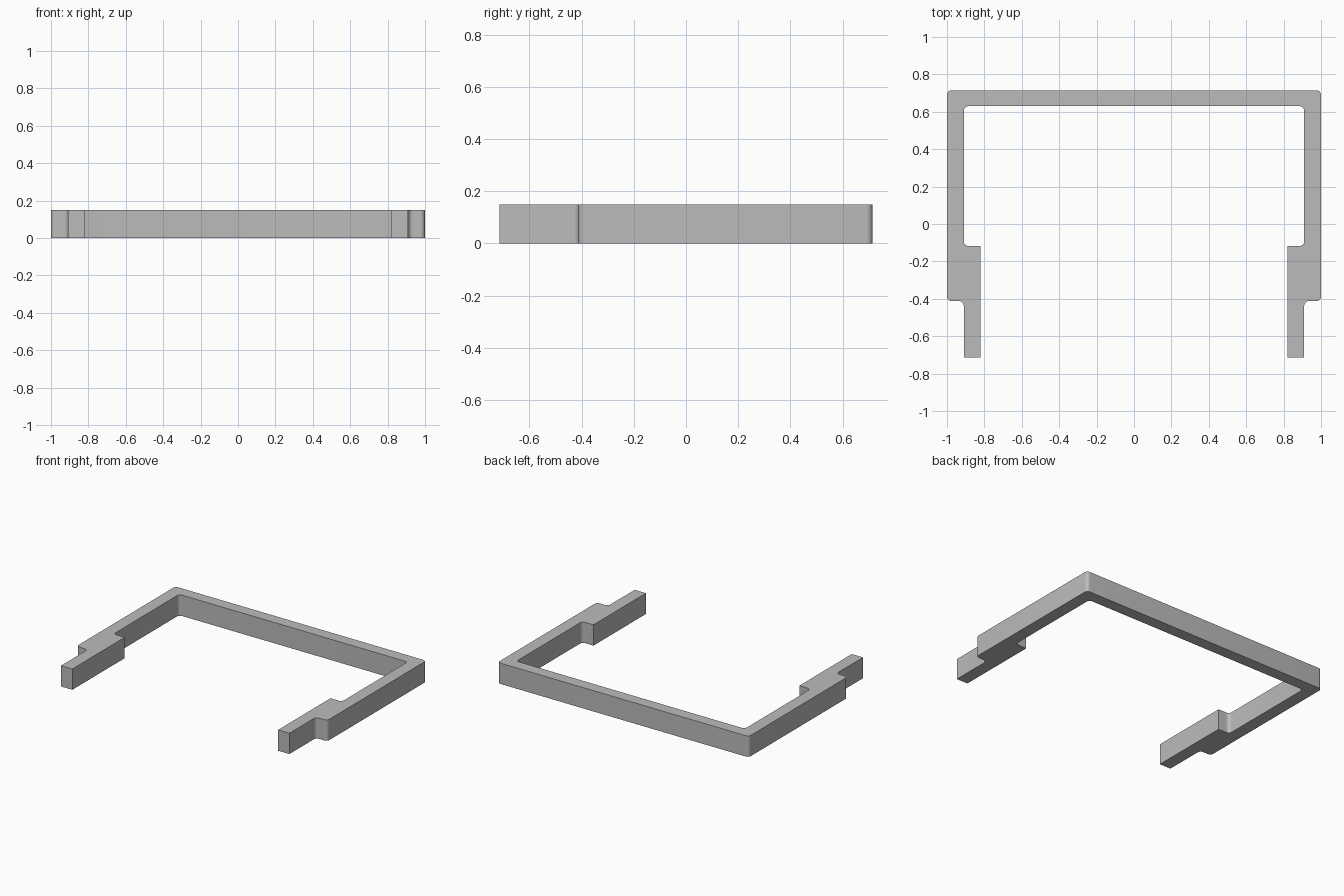
import bpy
import bmesh
from math import pi, sin, cos, radians
from mathutils import Vector

cube = bpy.data.objects.get("Cube")
if cube:
    bpy.data.objects.remove(cube, do_unlink=True)

HEIGHT = 0.15
FILLET = 0.025
STEPS = 8

# Left half of the outline: x, y, whether the corner is rounded
HALF = [
    (0, 0.715, False),
    (1, 0.715, True),
    (1, -0.412, True),
    (0.91, -0.412, True),
    (0.91, -0.715, False),
    (0.82, -0.715, False),
    (0.82, -0.118, False),
    (0.91, -0.118, True),
    (0.91, 0.63, True),
    (0, 0.63, False),
]


def rounded(corners):
    """Replace each marked corner with a quarter arc."""
    result = []
    for i, (x, y, is_round) in enumerate(corners):
        p = Vector((x, y))
        if not is_round:
            result.append(p)
            continue
        to_prev = (Vector(corners[i - 1][:2]) - p).normalized()
        to_next = (Vector(corners[i + 1][:2]) - p).normalized()
        centre = p + FILLET * (to_prev + to_next)
        for s in range(STEPS + 1):
            t = s / STEPS * pi / 2
            result.append(centre - FILLET * (to_next * cos(t) + to_prev * sin(t)))
    return result


# Full outline: the half plus its mirror image
half = rounded(HALF)
outline = half + [Vector((-p.x, p.y)) for p in reversed(half[1:-1])]
# The centre points lie on straight edges, so the inner one can stay once

# Extrude the outline into the frame
bm = bmesh.new()
base = bm.faces.new([bm.verts.new((p.x, p.y, 0)) for p in outline])
extruded = bmesh.ops.extrude_face_region(bm, geom=[base], use_keep_orig=True)
top_verts = [g for g in extruded["geom"] if isinstance(g, bmesh.types.BMVert)]
bmesh.ops.translate(bm, verts=top_verts, vec=(0, 0, HEIGHT))
bmesh.ops.recalc_face_normals(bm, faces=bm.faces)
mesh = bpy.data.meshes.new("bracket_frame")
bm.to_mesh(mesh)
bm.free()

frame = bpy.data.objects.new("bracket_frame", mesh)
bpy.context.collection.objects.link(frame)

# Plain grey material
grey = bpy.data.materials.new("plain_grey")
grey.use_nodes = True
colour = (0.5, 0.5, 0.5, 1)
grey.diffuse_color = colour
grey.node_tree.nodes["Principled BSDF"].inputs["Base Color"].default_value = colour
mesh.materials.append(grey)

# Smooth fillets, sharp edges
bpy.ops.object.select_all(action="DESELECT")
frame.select_set(True)
bpy.context.view_layer.objects.active = frame
bpy.ops.object.shade_smooth_by_angle(angle=radians(30))
